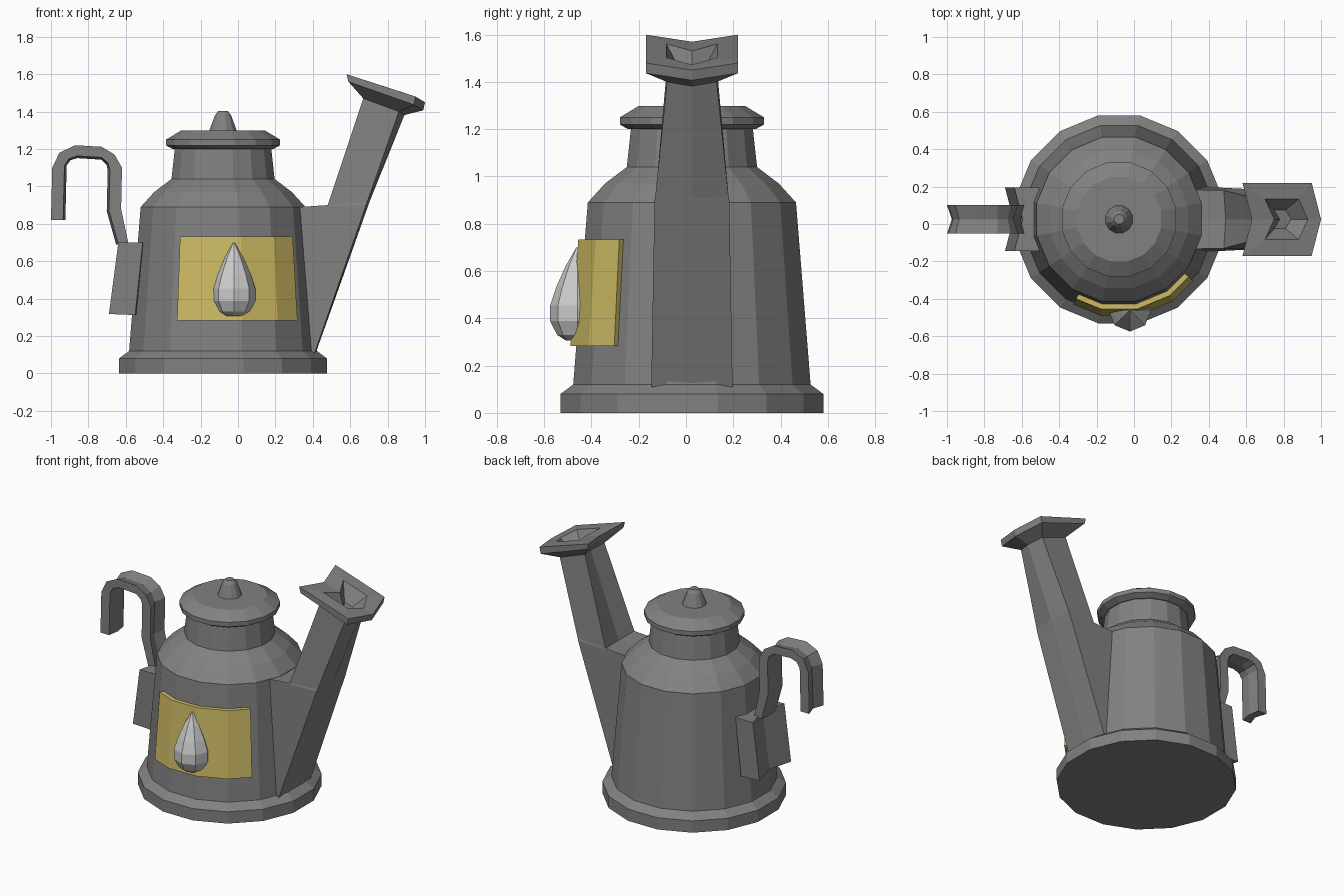
import bpy, bmesh, math
from mathutils import Vector

if "Cube" in bpy.data.objects:
    bpy.data.objects.remove(bpy.data.objects["Cube"])

CX, CY = -0.08, 0.025          # body axis


def material(name, rgb):
    m = bpy.data.materials.new(name)
    m.diffuse_color = (*rgb, 1)
    m.use_nodes = True
    m.node_tree.nodes["Principled BSDF"].inputs["Base Color"].default_value = m.diffuse_color
    return m


GREY = material("dark_grey", (0.22, 0.22, 0.22))
YELLOW = material("yellow", (0.62, 0.5, 0.13))
LIGHT = material("light_grey", (0.55, 0.55, 0.55))


def loft(name, rings, mat):
    """Skin a list of equal closed rings and cap both ends."""
    bm = bmesh.new()
    vs = [[bm.verts.new(p) for p in r] for r in rings]
    n = len(vs[0])
    for a, b in zip(vs, vs[1:]):
        for i in range(n):
            j = (i + 1) % n
            bm.faces.new((a[i], a[j], b[j], b[i]))
    bm.faces.new(vs[0][::-1])
    bm.faces.new(vs[-1])
    bmesh.ops.recalc_face_normals(bm, faces=bm.faces)
    me = bpy.data.meshes.new(name)
    bm.to_mesh(me)
    bm.free()
    me.materials.append(mat)
    ob = bpy.data.objects.new(name, me)
    bpy.context.collection.objects.link(ob)
    return ob


def lathe(name, profile, sides, mat, cx=CX, cy=CY, turn=0.5):
    rings = []
    for r, z in profile:
        angles = [2 * math.pi * (i + turn) / sides for i in range(sides)]
        rings.append([(cx + r * math.cos(a), cy + r * math.sin(a), z) for a in angles])
    return loft(name, rings, mat)


def vee(xl, zl, xr, zr, w, d, drop=0.6):
    """Six-point section whose centre line is pushed by d, giving a V fold."""
    y = CY
    return [(xl, y - w, zl), (xr, y - w, zr), (xr + d, y, zr - d * drop),
            (xr, y + w, zr), (xl, y + w, zl), (xl + d, y, zl - d * drop)]


# Can body, lid and knob
lathe("can_body", [(0.567, 0), (0.567, 0.08), (0.512, 0.12), (0.449, 0.89),
                   (0.375, 0.97), (0.281, 1.04), (0.262, 1.21)], 16, GREY)
lathe("lid", [(0.275, 1.20), (0.311, 1.22), (0.311, 1.25), (0.23, 1.298)], 16, GREY)
lathe("lid_knob", [(0.078, 1.29), (0.066, 1.325), (0.045, 1.38), (0.027, 1.402)], 12, GREY)

# Spout flaring into the folded rose with its recessed opening
loft("spout", [
    vee(0.30, 0.11, 0.41, 0.11, 0.172, 0.005),
    vee(0.33, 0.89, 0.685, 0.90, 0.158, 0.01),
    vee(0.48, 0.90, 0.69, 0.915, 0.155, 0.01),
    vee(0.67, 1.47, 0.86, 1.40, 0.105, 0.03),
    vee(0.59, 1.56, 0.94, 1.437, 0.195, 0.05),
    vee(0.58, 1.60, 0.95, 1.48, 0.195, 0.05),
    vee(0.70, 1.561, 0.88, 1.503, 0.108, 0.05),
    vee(0.75, 1.45, 0.81, 1.43, 0.05, 0.03),
], GREY)

# Handle bracket
loft("handle_bracket", [vee(-0.69, 0.318, -0.55, 0.312, 0.17, 0.045, 0),
                        vee(-0.64, 0.70, -0.51, 0.70, 0.17, 0.045, 0)], GREY)

# Hook handle: strap with a grooved outer face
outer = [(-1.0, 0.82), (-0.993, 1.10), (-0.955, 1.18), (-0.87, 1.22), (-0.73, 1.212),
         (-0.66, 1.17), (-0.62, 1.10), (-0.625, 0.88), (-0.585, 0.69)]
inner = [(-0.935, 0.82), (-0.928, 1.11), (-0.905, 1.147), (-0.86, 1.163), (-0.73, 1.155),
         (-0.695, 1.125), (-0.685, 1.09), (-0.69, 0.87), (-0.64, 0.69)]
rings = []
for o, i in zip(outer, inner):
    o, i = Vector(o), Vector(i)
    mid = o.lerp(i, 0.4)
    low = i + (i - o).normalized() * 0.012
    rings.append([(p.x, CY + y, p.y) for p, y in
                  ((o, -0.077), (mid, 0), (o, 0.077), (i, 0.077), (low, 0), (i, -0.077))])
loft("handle", rings, GREY)

# Label panel wrapped over the front facets
dirs = [Vector((math.cos(math.radians(a)), math.sin(math.radians(a))))
        for a in (-123.75, -101.25, -78.75, -56.25, -33.75)]
path = [dirs[0].lerp(dirs[1], 0.24), dirs[1], dirs[2], dirs[3], dirs[3].lerp(dirs[4], 0.74)]
rings = []
for p in path:
    rings.append([(CX + p.x * r, CY + p.y * r, z) for r, z in
                  ((0.49, 0.283), (0.524, 0.283), (0.49, 0.733), (0.456, 0.733))])
loft("front_panel", rings, YELLOW)

# Water drop
lathe("water_drop", [(0.05, 0.307), (0.085, 0.33), (0.115, 0.388), (0.115, 0.455),
                     (0.09, 0.53), (0.05, 0.62), (0.004, 0.70)],
      8, LIGHT, -0.022, -0.46, 0)
